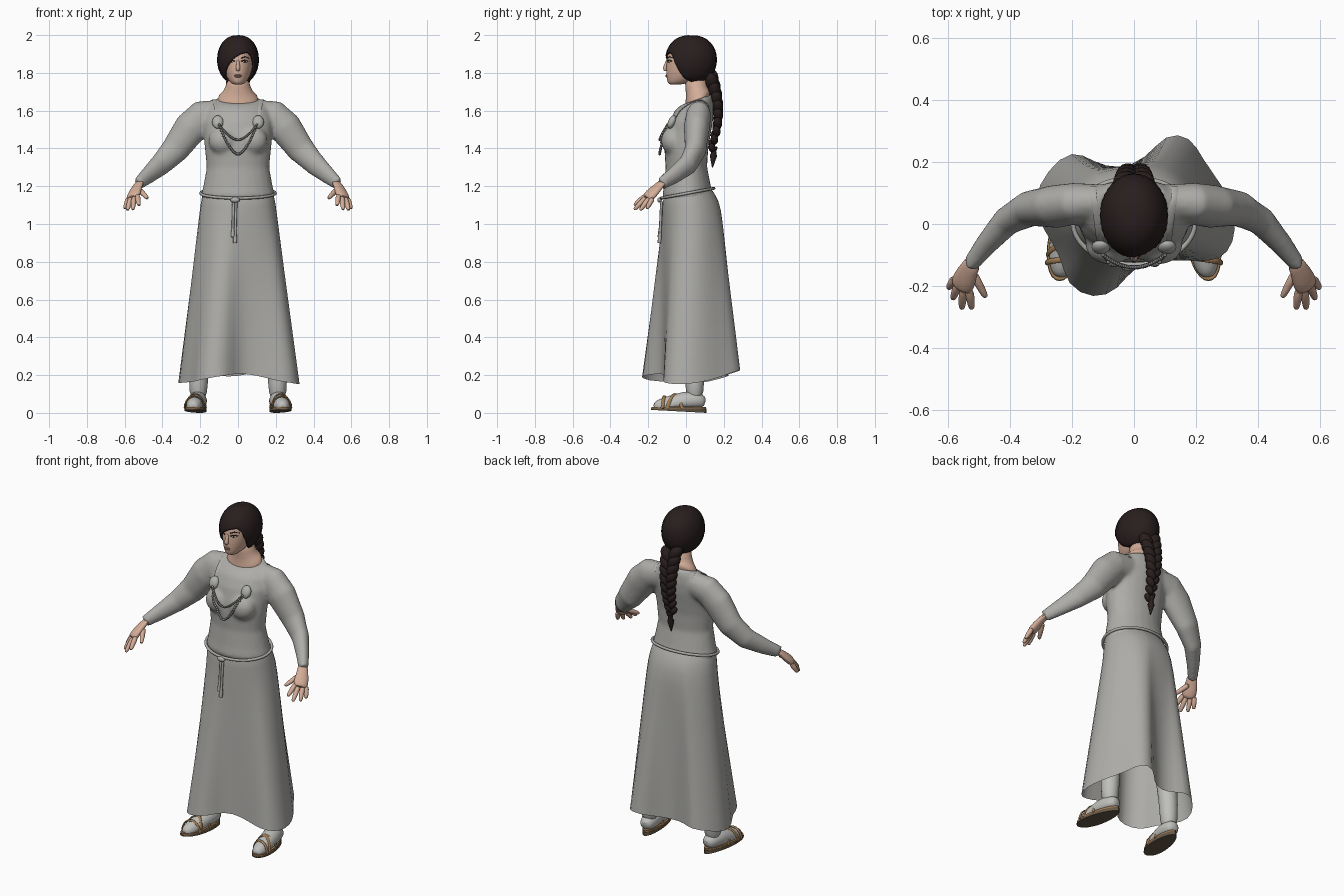
import bpy, bmesh
from math import sin, cos, pi, atan2, acos, radians
from mathutils import Vector, Matrix, Euler
from mathutils.bvhtree import BVHTree

cube = bpy.data.objects.get("Cube")
if cube:
    bpy.data.objects.remove(cube, do_unlink=True)


def material(name, r, g, b):
    m = bpy.data.materials.new(name)
    m.use_nodes = True
    m.diffuse_color = (r, g, b, 1)
    bsdf = m.node_tree.nodes["Principled BSDF"]
    bsdf.inputs["Base Color"].default_value = (r, g, b, 1)
    bsdf.inputs["Roughness"].default_value = 0.8
    return m


WOOL = material("grey wool", .42, .415, .395)
SOCK = material("pale stocking", .52, .52, .5)
SKIN = material("skin", .66, .42, .315)
HAIR = material("dark hair", .022, .013, .013)
METAL = material("pale metal", .43, .43, .41)
CHAIN = material("dark chain", .25, .25, .24)
STRAP = material("tan leather", .34, .2, .09)
SOLE = material("sole leather", .13, .095, .06)
WHITE = material("eye white", .5, .47, .43)
LIPS = material("lips", .42, .22, .165)


def finish(name, bm, mat, subsurf=0, angle=50):
    bmesh.ops.recalc_face_normals(bm, faces=bm.faces[:])
    me = bpy.data.meshes.new(name)
    bm.to_mesh(me)
    bm.free()
    me.materials.append(mat)
    me.shade_smooth()
    me.set_sharp_from_angle(angle=radians(angle))
    ob = bpy.data.objects.new(name, me)
    bpy.context.scene.collection.objects.link(ob)
    if subsurf:
        mod = ob.modifiers.new("Smooth surface", 'SUBSURF')
        mod.levels = mod.render_levels = subsurf
    return ob


def skin_rings(bm, rings, caps=True):
    loops = [[bm.verts.new(p) for p in ring] for ring in rings]
    n = len(loops[0])
    for a, b in zip(loops, loops[1:]):
        for i in range(n):
            j = (i + 1) % n
            bm.faces.new((a[i], a[j], b[j], b[i]))
    if caps:
        bm.faces.new(loops[0])
        bm.faces.new(loops[-1])


def stack(bm, rows, n=24):
    """Horizontal ovals: height, front y, back y, half width, front drop."""
    rings = []
    for z, yf, yb, rx, drop in rows:
        turns = [2 * pi * i / n for i in range(n)]
        rings.append([(rx * sin(a), (yf + yb) / 2 - (yb - yf) / 2 * cos(a),
                       z - drop * cos(a)) for a in turns])
    skin_rings(bm, rings)


def limb(bm, pts, n=12, flat=1, ref=(0, 1, .1), closed=False):
    """Tube through points (x, y, z, radius), optionally flattened."""
    vs = [Vector(p[:3]) for p in pts]
    rings = []
    for i, p in enumerate(vs):
        t = (vs[min(i + 1, len(vs) - 1)] - vs[max(i - 1, 0)]).normalized()
        if closed and i in (0, len(vs) - 1):
            t = (vs[1] - vs[-2]).normalized()
        u = Vector(ref)
        u = (u - t * u.dot(t)).normalized()
        v = t.cross(u) * flat
        r = pts[i][3]
        rings.append([p + (u * cos(2 * pi * k / n) + v * sin(2 * pi * k / n)) * r for k in range(n)])
    skin_rings(bm, rings, not closed)


def blob(bm, loc, size, rot=(0, 0, 0)):
    bmesh.ops.create_uvsphere(bm, u_segments=16, v_segments=10, radius=1,
                              matrix=Matrix.LocRotScale(Vector(loc), Euler(rot), Vector(size)))


def tree_of(ob):
    return BVHTree.FromObject(ob, bpy.context.evaluated_depsgraph_get())


def front(tree, x, z):
    hit = tree.ray_cast(Vector((x, -1, z)), Vector((0, 1, 0)))[0]
    return hit.y if hit else -.06


def flip(s, pts):
    return [(s * p[0], *p[1:]) for p in pts]


# Bodice and sleeves, fused into one cloth surface
bm = bmesh.new()
stack(bm, [(1.1, -.1, .12, .17, 0), (1.15, -.125, .145, .196, 0), (1.2, -.117, .132, .184, 0),
           (1.3, -.108, .112, .166, 0), (1.4, -.115, .118, .176, 0), (1.46, -.11, .128, .18, 0),
           (1.54, -.09, .142, .185, 0), (1.6, -.06, .147, .17, 0),
           (1.637, -.03, .145, .145, .01), (1.66, -.012, .135, .118, .025)])
for s in (1, -1):
    blob(bm, (s * .078, -.068, 1.44), (.08, .064, .075))
    limb(bm, flip(s, [(.08, .073, 1.59, .07), (.19, .066, 1.57, .086), (.25, .057, 1.51, .089),
                      (.335, .05, 1.392, .074), (.41, .01, 1.315, .06), (.477, -.065, 1.257, .046),
                      (.529, -.132, 1.213, .034)]), 20, .78, (0, .1, 1))
bodice = finish("bodice", bm, WOOL)
fuse = bodice.modifiers.new("Fuse", 'REMESH')
fuse.mode = 'VOXEL'
fuse.voxel_size = .011
fuse.use_smooth_shade = True
relax = bodice.modifiers.new("Relax", 'SMOOTH')
relax.iterations = 6

# Skirt: waist oval blended into a swinging, pleated hem
HEM = [(0, -.13, .21), (.1, -.115, .2), (.2, -.12, .17), (.28, -.12, .16), (.325, -.06, .15),
       (.33, .03, .155), (.29, .12, .17), (.22, .21, .2), (.185, .285, .23), (.1, .295, .225),
       (.04, .21, .2), (-.05, .175, .19), (-.13, .2, .2), (-.2, .245, .2), (-.28, .175, .18),
       (-.33, .08, .155), (-.295, -.02, .16), (-.235, -.1, .165), (-.22, -.2, .17),
       (-.13, -.245, .19), (-.05, -.215, .2)]
rings = []
for z, yf, yb, rx in [(1.175, -.112, .13, .183), (1.14, -.127, .155, .198), (1.07, -.127, .193, .208)]:
    ring = []
    for x, y, _ in HEM:
        a = atan2(x / .32, (.02 - y) / .25)
        ring.append(Vector((rx * sin(a), (yf + yb) / 2 - (yb - yf) / 2 * cos(a), z - .02 * cos(a))))
    rings.append(ring)
hip = rings[-1]
for t in (.2, .4, .6, .8, 1):
    rings.append([p.lerp(Vector(h), t) for p, h in zip(hip, HEM)])
bm = bmesh.new()
skin_rings(bm, rings, False)
skirt = finish("skirt", bm, WOOL, 1, 180)

# Rope belt with knot and two hanging ends
bm = bmesh.new()
turns = [2 * pi * i / 40 for i in range(41)]
limb(bm, [(.198 * sin(a), .008 - .14 * cos(a), 1.163 - .026 * cos(a), .008) for a in turns],
     8, ref=(0, 0, 1), closed=True)
blob(bm, (-.015, -.14, 1.127), (.025, .012, .014))
skirt_tree = tree_of(skirt)
for x0, x1, low in ((-.024, -.028, .93), (-.01, -.016, .9)):
    path = []
    for i in range(9):
        x, z = x0 + (x1 - x0) * i / 8, 1.12 + (low - 1.12) * i / 8
        path.append((x, min(front(skirt_tree, x, z), -.12) - .007, z, .01 if i > 6 else .007))
    limb(bm, path, 8)
finish("rope_belt", bm, WOOL)

# Brooches, flat shoulder straps and hanging bead strands
cloth = tree_of(bodice)
brooches, straps, beads = bmesh.new(), bmesh.new(), bmesh.new()
for s in (1, -1):
    x = s * .107
    blob(brooches, (x, front(cloth, x, 1.54) - .008, 1.54), (.03, .02, .037), (-.4, 0, 0))
    path = []
    for i in range(16):
        px, py = s * (.108 + .0015 * i), -.06 + .012 * i
        hit = cloth.ray_cast(Vector((px, py, 3)), Vector((0, 0, -1)))[0]
        if hit:
            path.append((px, py, hit.z, .013))
    limb(straps, path, 8, .25, (1, 0, 0))
for sag, size in ((.08, .007), (.155, .008)):
    count = 34
    for i in range(count + 1):
        u = 2 * i / count - 1
        x, z = .1 * u, 1.525 - sag * (1 - abs(u) ** 1.7)
        y = min(front(cloth, x, z) - .004, -.1 - .04 * (1 - u * u))
        bmesh.ops.create_icosphere(beads, subdivisions=1, radius=size,
                                   matrix=Matrix.Translation((x, y, z)))
finish("brooches", brooches, METAL)
finish("shoulder_straps", straps, WOOL)
finish("bead_strands", beads, CHAIN)

# Neck and head
bm = bmesh.new()
stack(bm, [(1.6, 0, .12, .1, .03), (1.668, -.008, .13, .113, .033), (1.687, .002, .128, .094, .02),
           (1.72, -.004, .115, .063, 0), (1.79, -.01, .11, .058, 0)])
finish("neck", bm, SKIN, 1)
bm = bmesh.new()
stack(bm, [(1.737, -.088, -.03, .024, 0), (1.75, -.1, .03, .043, 0), (1.78, -.104, .09, .063, 0),
           (1.82, -.106, .12, .077, 0), (1.87, -.103, .135, .083, 0), (1.92, -.095, .135, .08, 0),
           (1.96, -.06, .1, .06, 0)])
head = finish("head", bm, SKIN, 1)
face = tree_of(head)
bm = bmesh.new()
limb(bm, [(0, -.096, 1.872, .007), (0, -.106, 1.845, .009), (0, -.112, 1.822, .014), (0, -.106, 1.808, .009)], 10)
finish("nose", bm, SKIN, 1)
whites, dark = bmesh.new(), bmesh.new()
for s in (1, -1):
    y = front(face, s * .036, 1.86)
    blob(whites, (s * .036, y, 1.86), (.015, .005, .006), (0, 0, s * .35))
    blob(dark, (s * .036, y - .003, 1.86), (.006, .004, .006))
    limb(dark, [(s * x, front(face, s * x, z) - .002, z, .003)
                for x, z in ((.018, 1.862), (.035, 1.868), (.053, 1.862))], 6)
    limb(dark, [(s * x, front(face, s * x, z) - .001, z, r)
                for x, z, r in ((.016, 1.878, .003), (.038, 1.886, .003), (.058, 1.878, .002))], 6)
finish("eye_whites", whites, WHITE)
finish("irises_lashes_and_brows", dark, HAIR)
bm = bmesh.new()
for z in (1.787, 1.78):
    blob(bm, (0, front(face, 0, z) - .001, z), (.021, .005, .004))
finish("lips", bm, LIPS)

# Hair cap with a swept fringe: each column ends at the hairline
LINE = [(-180, 1.75), (-90, 1.753), (-66, 1.765), (-50, 1.79), (-38, 1.82), (-27, 1.848), (-10, 1.882),
        (10, 1.902), (30, 1.91), (44, 1.89), (55, 1.83), (67, 1.77), (90, 1.753), (180, 1.75)]


def hairline(d):
    for (a, za), (b, zb) in zip(LINE, LINE[1:]):
        if a <= d <= b:
            return za + (zb - za) * (d - a) / (b - a)


columns, rows = 72, 14
rings = []
for j in range(1, rows + 1):
    ring = []
    for i in range(columns):
        d = -180 + 360 * i / columns
        a = radians(d)
        th = acos((hairline(d) - 1.87) / .13) * j / rows
        w = sin(th) ** .85 * (1 + .008 * cos(i * pi))
        ring.append((.11 * w * sin(a), .027 - .136 * w * cos(a), 1.87 + .13 * cos(th)))
    rings.append(ring)
bm = bmesh.new()
skin_rings(bm, rings, False)
bm.verts.ensure_lookup_table()
bm.faces.new(bm.verts[:columns])
cap = finish("hair_cap", bm, HAIR, 0, 180)
cap.modifiers.new("Thickness", 'SOLIDIFY').thickness = .012

# Braid: overlapping lobes leaning in from both sides, thin tail below
bm = bmesh.new()
for i in range(9):
    t = i / 8
    y, z, r = .122 + .048 * sin(pi * min(1, t * .8 + .1)), 1.775 - .35 * t, .05 - .025 * t
    for s in (1, -1):
        blob(bm, (s * r * .55, y, z - (.022 if s > 0 else 0)), (r * .66, r * .7, r * 1.05), (.1, s * .6, 0))
limb(bm, [(0, .15, 1.41, .018), (0, .148, 1.385, .012), (0, .145, 1.36, .019), (0, .14, 1.3, .003)])
finish("braid", bm, HAIR)

# Hands
for s, side in ((1, "left"), (-1, "right")):
    bm = bmesh.new()
    limb(bm, flip(s, [(.515, -.118, 1.225, .03), (.533, -.145, 1.2, .031), (.545, -.172, 1.172, .041),
                      (.556, -.198, 1.145, .042), (.56, -.21, 1.135, .033)]),
         12, .56, (s * .75, .65, -.15))
    for base, tip in (((.578, -.175, 1.14), (.6, -.208, 1.08)), ((.567, -.192, 1.141), (.586, -.243, 1.072)),
                      ((.55, -.207, 1.145), (.557, -.275, 1.075)), ((.533, -.21, 1.154), (.524, -.275, 1.098)),
                      ((.525, -.15, 1.185), (.478, -.238, 1.135))):
        a, b = Vector(base), Vector(tip)
        limb(bm, flip(s, [(*a.lerp(b, t), r) for t, r in ((0, .017), (.5, .015), (.9, .012), (1, .006))]), 8)
    finish(side + "_hand", bm, SKIN, 1)

# Stockinged legs and strapped sandals, toes turned slightly out
for s, side in ((1, "left"), (-1, "right")):
    def place(x, y, z):
        return (s * (.217 + x - .13 * y), y, z)

    bm = bmesh.new()
    limb(bm, [(s * .17, .02, .75, .075), (s * .19, .03, .45, .058), (s * .205, .045, .28, .056),
              (s * .21, .046, .15, .05), (s * .21, .046, .07, .046)], 16)
    limb(bm, [(*place(0, y, z), r) for y, z, r in
              ((.102, .055, .022), (.085, .06, .042), (.02, .068, .054), (-.05, .052, .05),
               (-.11, .038, .046), (-.155, .034, .034), (-.172, .032, .014))], 14, ref=(0, 0, 1))
    for v in bm.verts:
        v.co.z = max(v.co.z, .028)
    finish(side + "_stocking", bm, SOCK, 1)
    for part, mat, low, high, grow in (("outsole", SOLE, .008, .022, 1), ("insole", STRAP, .022, .032, .98)):
        bm = bmesh.new()
        turns = [2 * pi * i / 28 for i in range(28)]
        skin_rings(bm, [[place(grow * (.054 - .009 * cos(a)) * sin(a), -.038 + grow * .147 * cos(a),
                               z if z > .02 else z - .008 * cos(a)) for a in turns] for z in (low, high)])
        finish(side + "_" + part, bm, mat, 0, 40)
    bm = bmesh.new()
    for y0, y1, top in ((-.125, -.105, .088), (-.02, -.1, .1), (-.1, -.02, .1)):
        arc = [pi * k / 10 for k in range(11)]
        limb(bm, [(*place(.05 * cos(a), y0 + (y1 - y0) * a / pi, .025 + (top - .025) * sin(a)), .009)
                  for a in arc], 8, .5)
    finish(side + "_sandal_straps", bm, STRAP)
